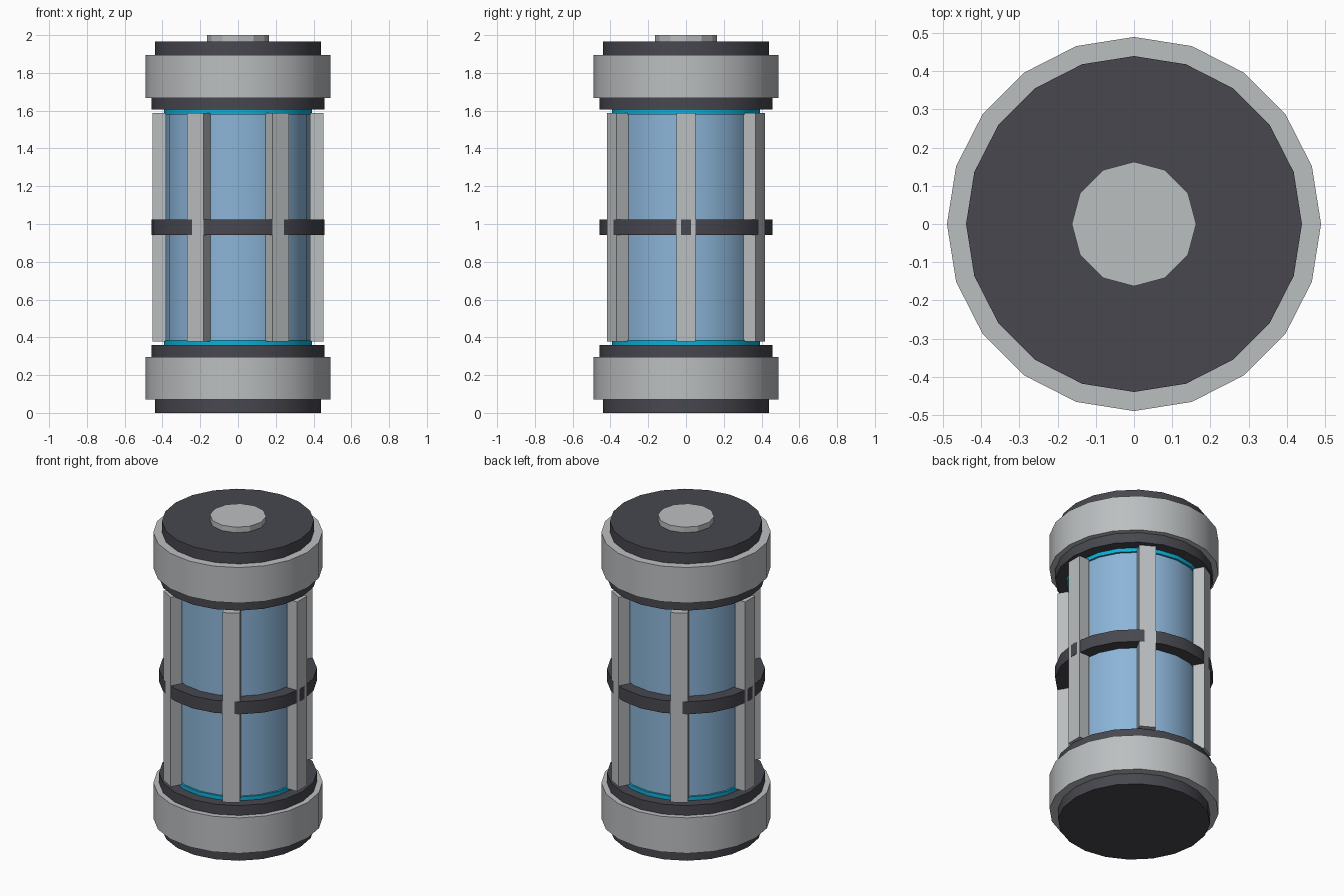
import bpy
import math

MID = 0.9825      # mid height of the body
SIDES = 20

cube = bpy.data.objects.get("Cube")
if cube:
    bpy.data.objects.remove(cube, do_unlink=True)


def material(name, rgb):
    mat = bpy.data.materials.new(name)
    mat.use_nodes = True
    colour = (*rgb, 1.0)
    mat.diffuse_color = colour
    mat.node_tree.nodes["Principled BSDF"].inputs["Base Color"].default_value = colour
    return mat


grey = material("light grey metal", (0.50, 0.52, 0.53))
dark = material("dark grey rubber", (0.063, 0.063, 0.078))
blue = material("pale blue glass", (0.26, 0.46, 0.69))
cyan = material("bright cyan glow", (0.005, 0.42, 0.66))


def disc(name, mat, radius, low, high, sides=SIDES):
    """Upright cylinder between two heights, with a corner on each axis."""
    bpy.ops.mesh.primitive_cylinder_add(
        vertices=sides, radius=radius, depth=high - low,
        location=(0, 0, (low + high) / 2))
    obj = bpy.context.object
    obj.name = name
    obj.data.materials.append(mat)
    bpy.ops.object.shade_smooth_by_angle(angle=math.radians(25))
    return obj


def mirrored_discs(name, mat, radius, low, high):
    """The same disc at the bottom and, flipped, at the top."""
    disc("lower_" + name, mat, radius, low, high)
    disc("upper_" + name, mat, radius, 2 * MID - high, 2 * MID - low)


# End caps, collars, seals and glowing rims
mirrored_discs("end_cap", dark, 0.44, 0.0, 0.07)
mirrored_discs("collar", grey, 0.49, 0.07, 0.297)
mirrored_discs("seal", dark, 0.457, 0.297, 0.36)
mirrored_discs("glow_rim", cyan, 0.392, 0.36, 0.385)

# Glass tube, middle band and top button
disc("glass_tube", blue, 0.38, 0.385, 2 * MID - 0.385)
disc("middle_band", dark, 0.457, MID - 0.04, MID + 0.04)
disc("top_button", grey, 0.163, 2 * MID, 2.0, 12)

# Six upright bars around the glass
INNER, OUTER = 0.38, 0.453
for i in range(6):
    angle = i * math.tau / 6
    r = (INNER + OUTER) / 2
    bpy.ops.mesh.primitive_cube_add(
        size=1, location=(r * math.cos(angle), r * math.sin(angle), MID),
        rotation=(0, 0, angle))
    bar = bpy.context.object
    bar.name = f"guard_bar_{i + 1}"
    bar.scale = (OUTER - INNER, 0.1, 1.21)
    bar.data.materials.append(grey)
